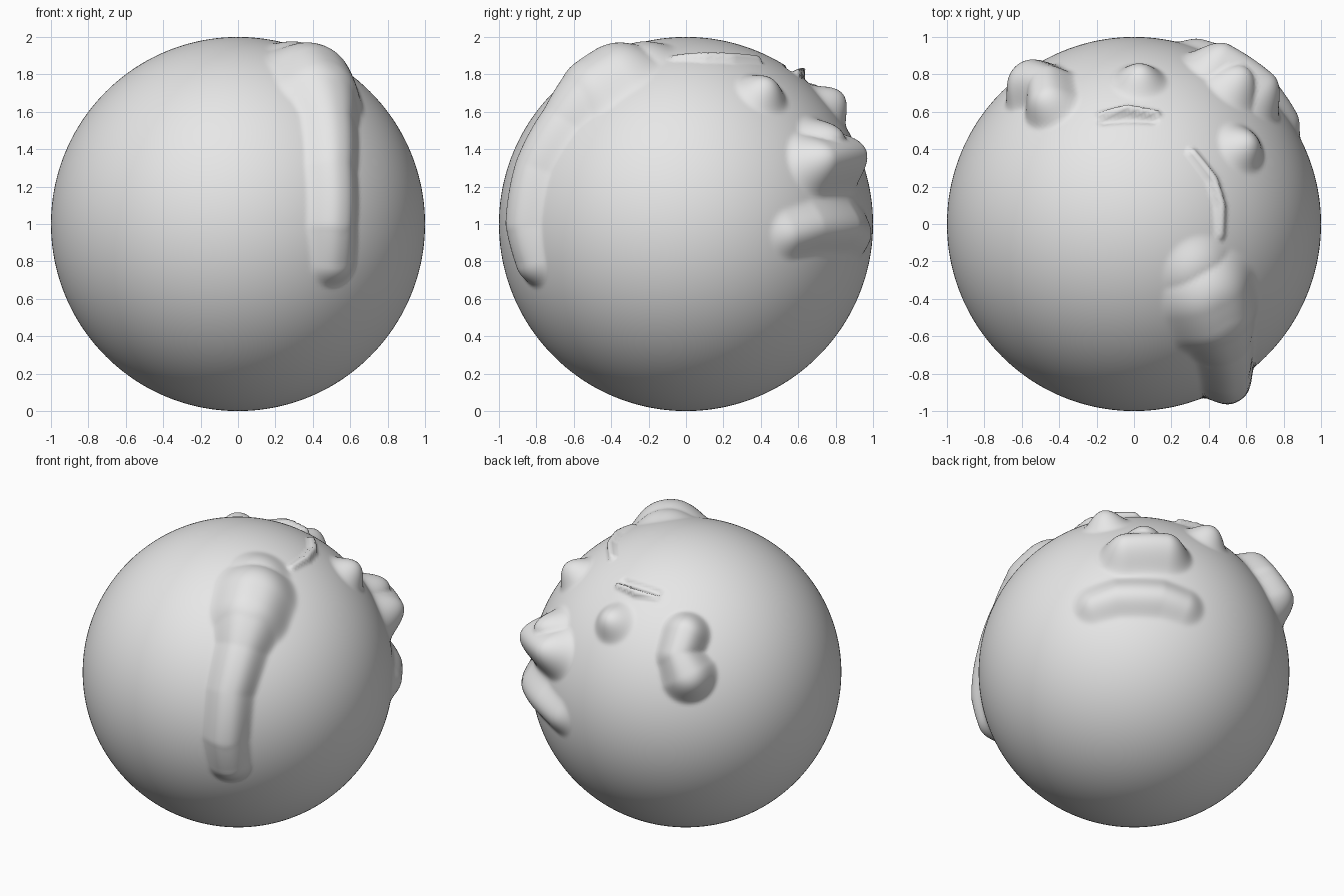
import bpy, bmesh, math
from mathutils import Vector

if "Cube" in bpy.data.objects:
    bpy.data.objects.remove(bpy.data.objects["Cube"])


def polar(az, el):
    """Unit direction from azimuth and elevation in degrees."""
    a, e = math.radians(az), math.radians(el)
    return Vector((math.cos(e) * math.cos(a), math.cos(e) * math.sin(a), math.sin(e)))


def stroke(points, power=2):
    """A raised stroke: list of (direction, radius, height)."""
    return [(Vector(d).normalized(), r, h) for d, r, h in points], power


strokes = [
    # long limb running down the front right, with a swollen top
    stroke([((.51, -.82, -.20), .15, .07), ((.51, -.86, 0), .165, .10),
            ((.50, -.80, .30), .17, .10), ((.49, -.66, .55), .19, .10),
            ((.45, -.50, .74), .28, .14), ((.42, -.40, .82), .29, .13),
            ((.36, -.27, .90), .22, .06)], 2.5),
    # nose
    stroke([(polar(47, 19), .20, .15), (polar(62, 20), .20, .15)]),
    stroke([(polar(54, 25), .19, .13)]),
    # mouth
    stroke([(polar(35, -3), .15, .055), (polar(44, -1), .16, .07),
            (polar(60, -1), .16, .07), (polar(69, -3), .15, .055)]),
    # eyes
    stroke([((.58, .41, .70), .16, .09)]),
    stroke([((.03, .77, .64), .16, .09)]),
    # ear
    stroke([(polar(126, 24), .20, .14), (polar(122, 31), .16, .13),
            (polar(125, 39), .17, .13)], 2.5),
    # thin brows
    stroke([((-.18, .585, .80), .03, .02), ((-.04, .61, .80), .035, .05),
            ((.12, .585, .80), .03, .03)]),
    stroke([((.31, .38, .87), .035, .03), ((.42, .24, .88), .04, .04),
            ((.46, .10, .88), .04, .04), ((.46, -.06, .88), .035, .02)]),
    # shallow grooves below the brows
    stroke([((-.17, .55, .82), .035, -.02), ((.10, .55, .82), .035, -.02)]),
]


def lift(p, pts, power):
    """Height of one stroke above the ball at direction p."""
    best = 0.0
    for (a, ra, ha), (b, rb, hb) in zip(pts, pts[1:] or pts):
        ab = b - a
        s = max(0, min(1, (p - a).dot(ab) / ab.length_squared)) if ab.length_squared > 0 else 0
        t = (p - a - ab * s).length / (ra + (rb - ra) * s)
        if t < 1:
            h = (ha + (hb - ha) * s) * (1 - t ** power) ** 2
            if abs(h) > abs(best):
                best = h
    return best


# ball with the strokes sculpted into its surface
bm = bmesh.new()
bmesh.ops.create_icosphere(bm, subdivisions=7, radius=1)
for v in bm.verts:
    p = v.co.normalized()
    heights = [lift(p, pts, power) for pts, power in strokes]
    v.co = p * (1 + max(heights) + min(0, min(heights))) + Vector((0, 0, 1))
for f in bm.faces:
    f.smooth = True
mesh = bpy.data.meshes.new("sculpted_ball")
bm.to_mesh(mesh)
bm.free()

clay = bpy.data.materials.new("light_grey_clay")
clay.diffuse_color = (.8, .8, .8, 1)
clay.use_nodes = True
clay.node_tree.nodes["Principled BSDF"].inputs["Base Color"].default_value = clay.diffuse_color
mesh.materials.append(clay)
ball = bpy.data.objects.new("sculpted_ball", mesh)
bpy.context.collection.objects.link(ball)
